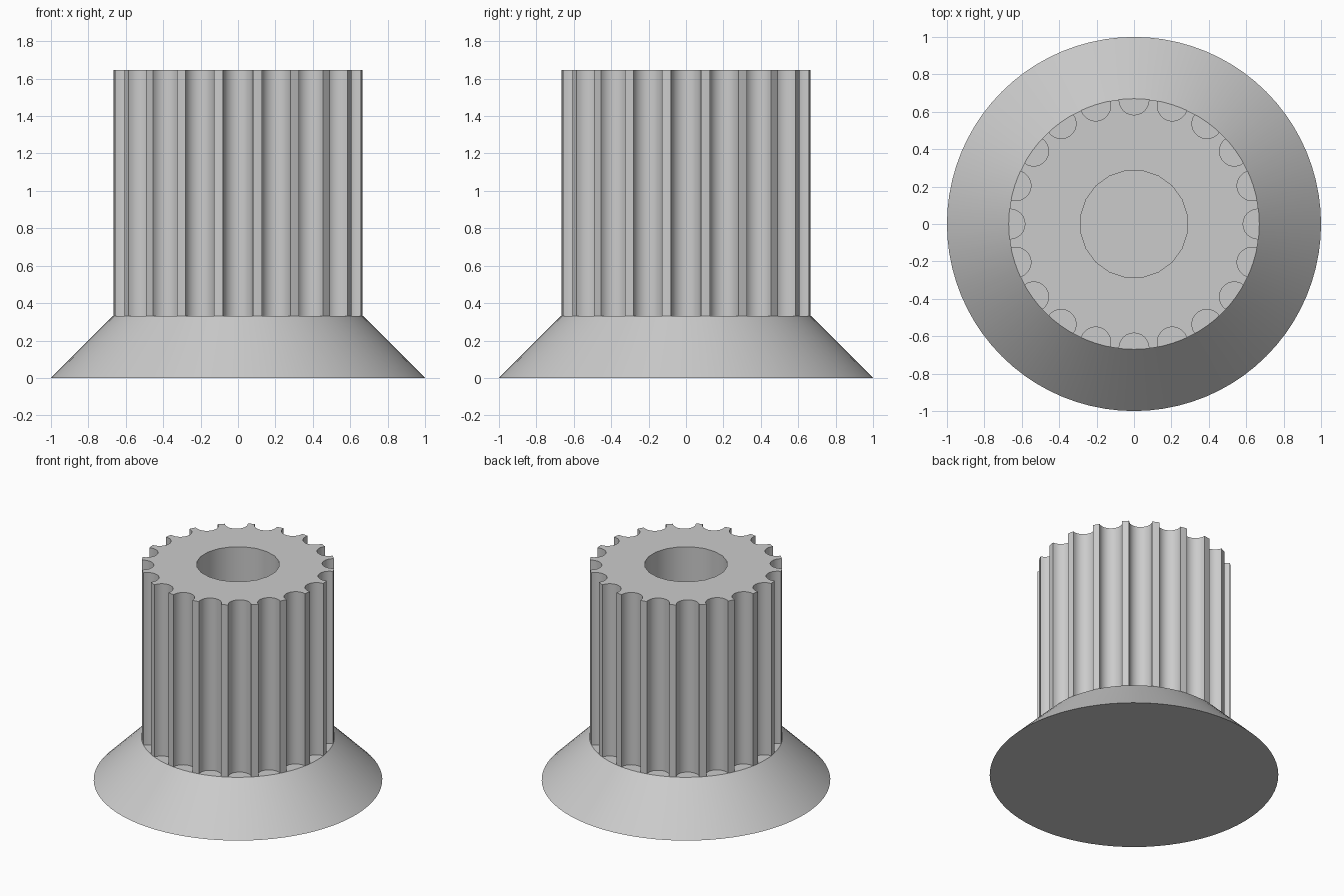
import bpy, bmesh, math
from mathutils import Matrix

if "Cube" in bpy.data.objects:
    bpy.data.objects.remove(bpy.data.objects["Cube"])

# Dimensions
GROOVES = 20
RIM, BORE, FOOT = 0.67, 0.288, 1.0
Z_SHAFT, Z_TOP = 0.33, 1.647
GROOVE_CENTRE, GROOVE_R, ARC_STEPS = 0.663, 0.08, 12
HALF_PITCH = math.pi / GROOVES

grey = bpy.data.materials.new("plain grey")
grey.use_nodes = True
colour = (0.6, 0.6, 0.6, 1)
grey.diffuse_color = colour
grey.node_tree.nodes["Principled BSDF"].inputs["Base Color"].default_value = colour


def finish(obj, name):
    obj.name = name
    obj.data.name = name
    obj.data.materials.append(grey)
    bpy.ops.object.select_all(action='DESELECT')
    obj.select_set(True)
    bpy.context.view_layer.objects.active = obj
    bpy.ops.object.shade_smooth_by_angle(angle=math.radians(30))


def polar(radius, angle):
    return radius * math.cos(angle), radius * math.sin(angle)


# Flared base
bpy.ops.mesh.primitive_cone_add(vertices=80, radius1=FOOT, radius2=RIM,
                                depth=Z_SHAFT, location=(0, 0, Z_SHAFT / 2))
finish(bpy.context.object, "flared_base")

# Outline of one groove, from tooth middle to tooth middle
start = math.acos((RIM**2 - GROOVE_CENTRE**2 - GROOVE_R**2)
                  / (2 * GROOVE_CENTRE * GROOVE_R))
arc = []
for i in range(ARC_STEPS + 1):
    t = -start - (2 * math.pi - 2 * start) * i / ARC_STEPS
    x, y = polar(GROOVE_R, t)
    arc.append((GROOVE_CENTRE + x, y))
outline = [polar(RIM, -HALF_PITCH)] + arc + [polar(RIM, HALF_PITCH)]
bore = [polar(BORE, -HALF_PITCH), polar(BORE, HALF_PITCH)]

# Grooved shaft with a blind bore, one sector repeated around the axis
bm = bmesh.new()
for k in range(GROOVES):
    turn = Matrix.Rotation(2 * HALF_PITCH * k, 3, 'Z')

    def ring(points, z):
        verts = [bm.verts.new((x, y, z)) for x, y in points]
        bmesh.ops.rotate(bm, verts=verts, cent=(0, 0, 0), matrix=turn)
        return verts

    low, high = ring(outline, Z_SHAFT), ring(outline, Z_TOP)
    bore_low, bore_high = ring(bore, Z_SHAFT), ring(bore, Z_TOP)
    for i in range(len(low) - 1):
        bm.faces.new((low[i], low[i + 1], high[i + 1], high[i]))
    bm.faces.new((bore_low[1], bore_low[0], bore_high[0], bore_high[1]))
    bm.faces.new(high + bore_high[::-1])
bmesh.ops.remove_doubles(bm, verts=bm.verts, dist=0.0005)
mesh = bpy.data.meshes.new("grooved_shaft")
bm.to_mesh(mesh)
bm.free()
shaft = bpy.data.objects.new("grooved_shaft", mesh)
bpy.context.collection.objects.link(shaft)
finish(shaft, "grooved_shaft")
